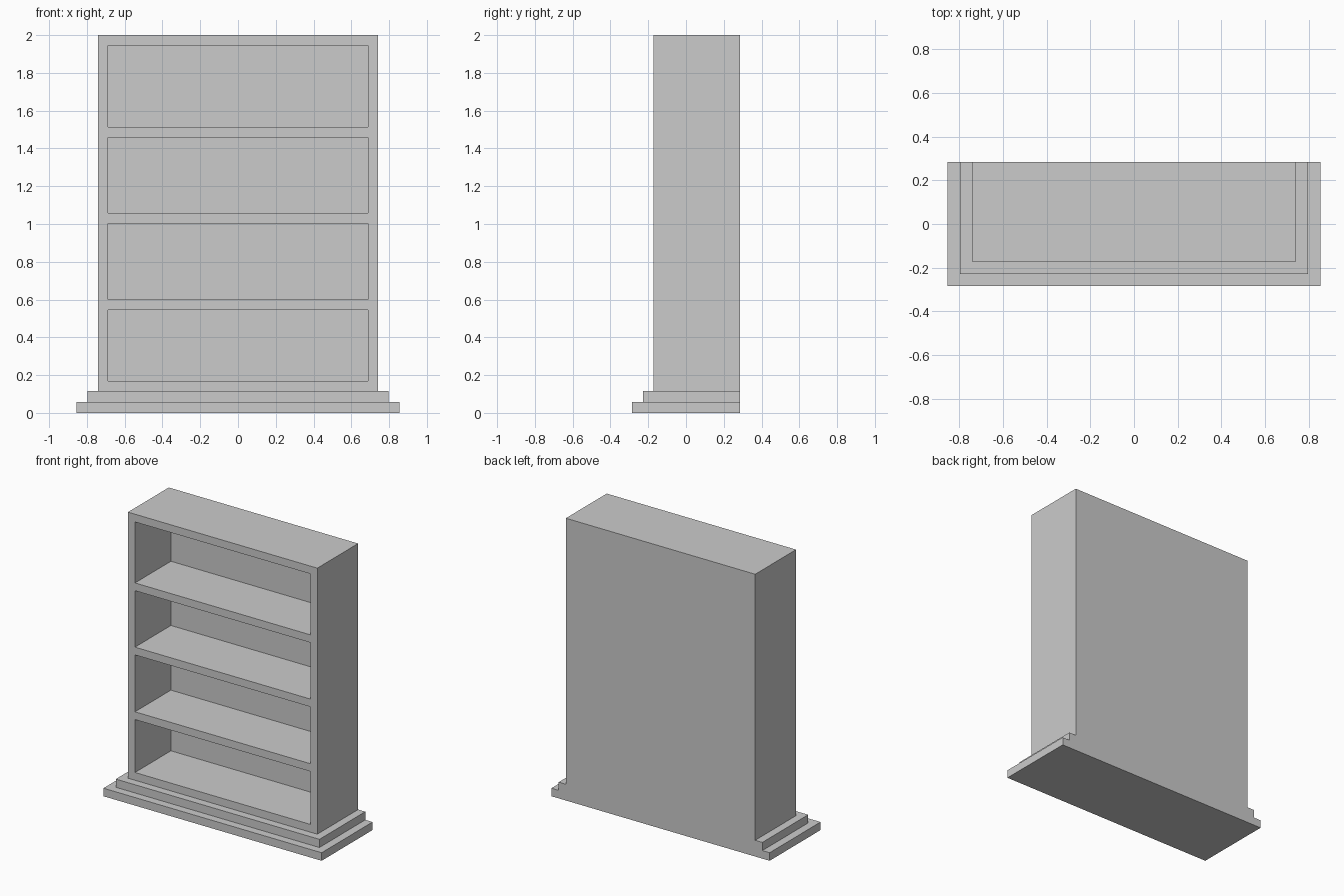
import bpy

cube = bpy.data.objects.get("Cube")
if cube:
    bpy.data.objects.remove(cube, do_unlink=True)

# Single plain grey finish
grey = bpy.data.materials.new("plain_grey")
grey.use_nodes = True
colour = (0.6, 0.6, 0.6, 1)
grey.diffuse_color = colour
grey.node_tree.nodes["Principled BSDF"].inputs["Base Color"].default_value = colour


def board(name, x, y, z):
    """Flat-faced board filling the given (low, high) range on each axis."""
    spans = (x, y, z)
    bpy.ops.mesh.primitive_cube_add(size=1, location=[(a + b) / 2 for a, b in spans])
    ob = bpy.context.object
    ob.name = name
    ob.scale = [b - a for a, b in spans]
    bpy.ops.object.transform_apply(location=False, rotation=False, scale=True)
    ob.data.materials.append(grey)
    return ob


THICK = 0.055
FRONT, BACK = -0.172, 0.285
HALF = 0.742
INNER = HALF - THICK
FLOOR = 0.115

# Stepped plinth, flush at the back
board("plinth_lower", (-0.855, 0.855), (-0.285, BACK), (0, 0.057))
board("plinth_upper", (-0.798, 0.798), (-0.228, BACK), (0.057, FLOOR))

# Bottom board runs under the sides
board("bottom_board", (-HALF, HALF), (FRONT, BACK), (FLOOR, FLOOR + THICK))

# Upright sides
for name, low in (("right_side", -HALF), ("left_side", INNER)):
    board(name, (low, low + THICK), (FRONT, BACK), (FLOOR + THICK, 2))

# Back panel between the sides
board("back_panel", (-INNER, INNER), (BACK - THICK, BACK), (FLOOR + THICK, 2))

# Shelves and top board between the sides, in front of the back panel
for name, top in (("lower_shelf", 0.6), ("middle_shelf", 1.058),
                  ("upper_shelf", 1.513), ("top_board", 2)):
    board(name, (-INNER, INNER), (FRONT, BACK - THICK), (top - THICK, top))
